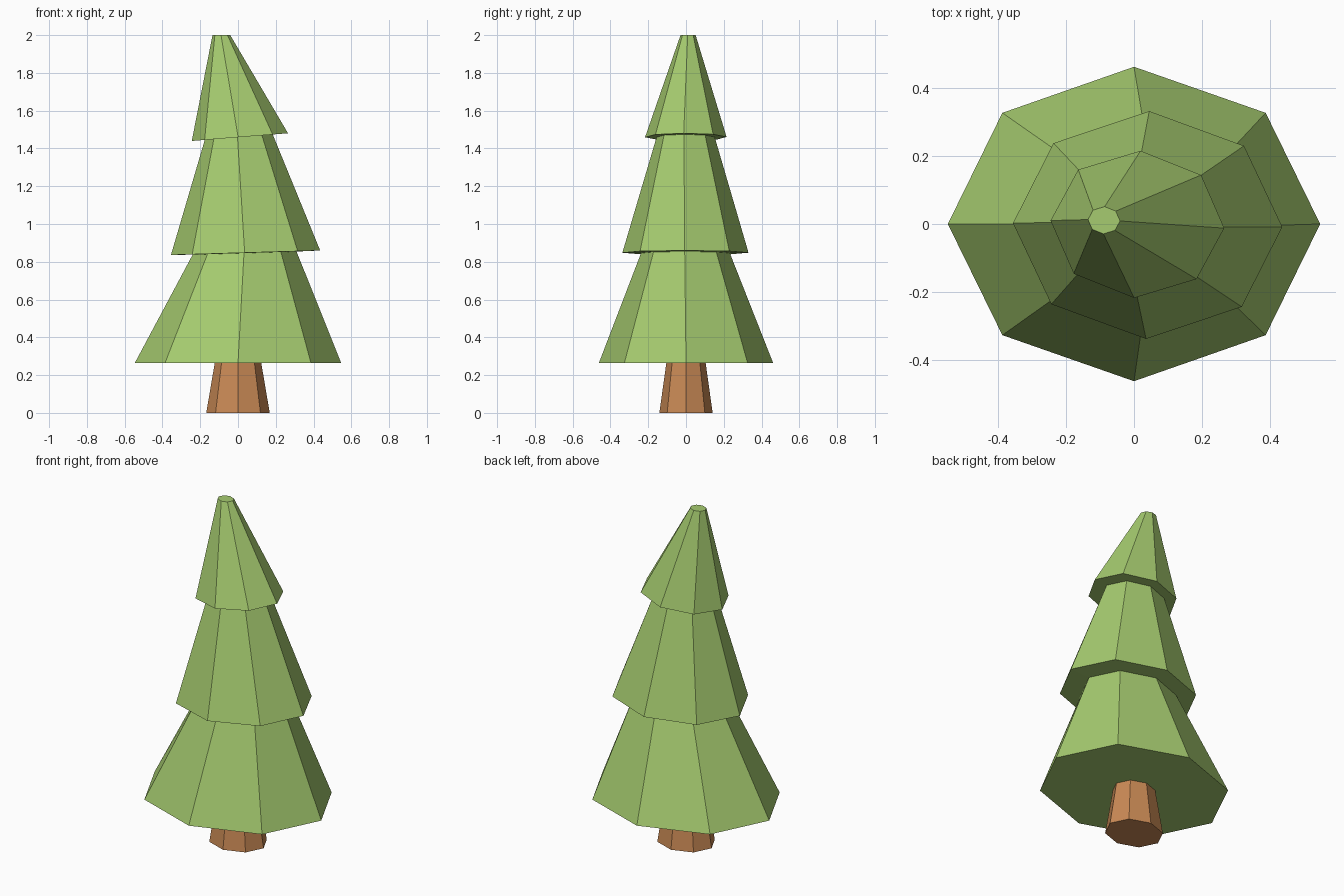
import bpy, bmesh, math

if "Cube" in bpy.data.objects:
    bpy.data.objects.remove(bpy.data.objects["Cube"])

SIDES = 8


def material(name, color):
    mat = bpy.data.materials.new(name)
    mat.diffuse_color = color
    mat.use_nodes = True
    mat.node_tree.nodes["Principled BSDF"].inputs["Base Color"].default_value = mat.diffuse_color
    return mat


def ring(bm, cx, cy, z, rx, ry, twist=0, slope=0):
    """Elliptical octagon, twisted in plan and sloping up towards +x."""
    verts = []
    for i in range(SIDES):
        a = 2 * math.pi * i / SIDES
        x, y = rx * math.cos(a), ry * math.sin(a)
        t = math.radians(twist)
        x, y = x * math.cos(t) - y * math.sin(t), x * math.sin(t) + y * math.cos(t)
        verts.append(bm.verts.new((cx + x, cy + y, z + slope * x)))
    return verts


def loft(name, sections, mat):
    bm = bmesh.new()
    rings = [ring(bm, *s) for s in sections]
    for lo, hi in zip(rings, rings[1:]):
        for i in range(SIDES):
            j = (i + 1) % SIDES
            bm.faces.new((lo[i], lo[j], hi[j], hi[i]))
    bm.faces.new(rings[0][::-1])
    bm.faces.new(rings[-1])
    bmesh.ops.recalc_face_normals(bm, faces=bm.faces)
    mesh = bpy.data.meshes.new(name)
    bm.to_mesh(mesh)
    bm.free()
    mesh.materials.append(mat)
    obj = bpy.data.objects.new(name, mesh)
    bpy.context.collection.objects.link(obj)
    return obj


bark = material("bark", (0.58, 0.25, 0.09, 1))
needles = material("needles", (0.38, 0.60, 0.16, 1))

# Tapered trunk
loft("trunk", [
    (0, 0, 0, 0.168, 0.141),
    (0, 0, 0.265, 0.123, 0.104),
], bark)

# Three stepped tiers: skirt then neck of each, leaning to the tip
loft("foliage", [
    (0, 0, 0.265, 0.546, 0.461),
    (0.035, -0.003, 0.846, 0.275, 0.235, -0.8, 0.03),
    (0.04, -0.003, 0.848, 0.395, 0.334, -0.8, 0.03),
    (0.004, -0.002, 1.460, 0.18, 0.154, -2.5, 0.08),
    (0.010, -0.001, 1.460, 0.255, 0.216, -2.5, 0.08),
    (-0.088, 0.011, 2.0, 0.047, 0.040, -2.5),
], needles)
